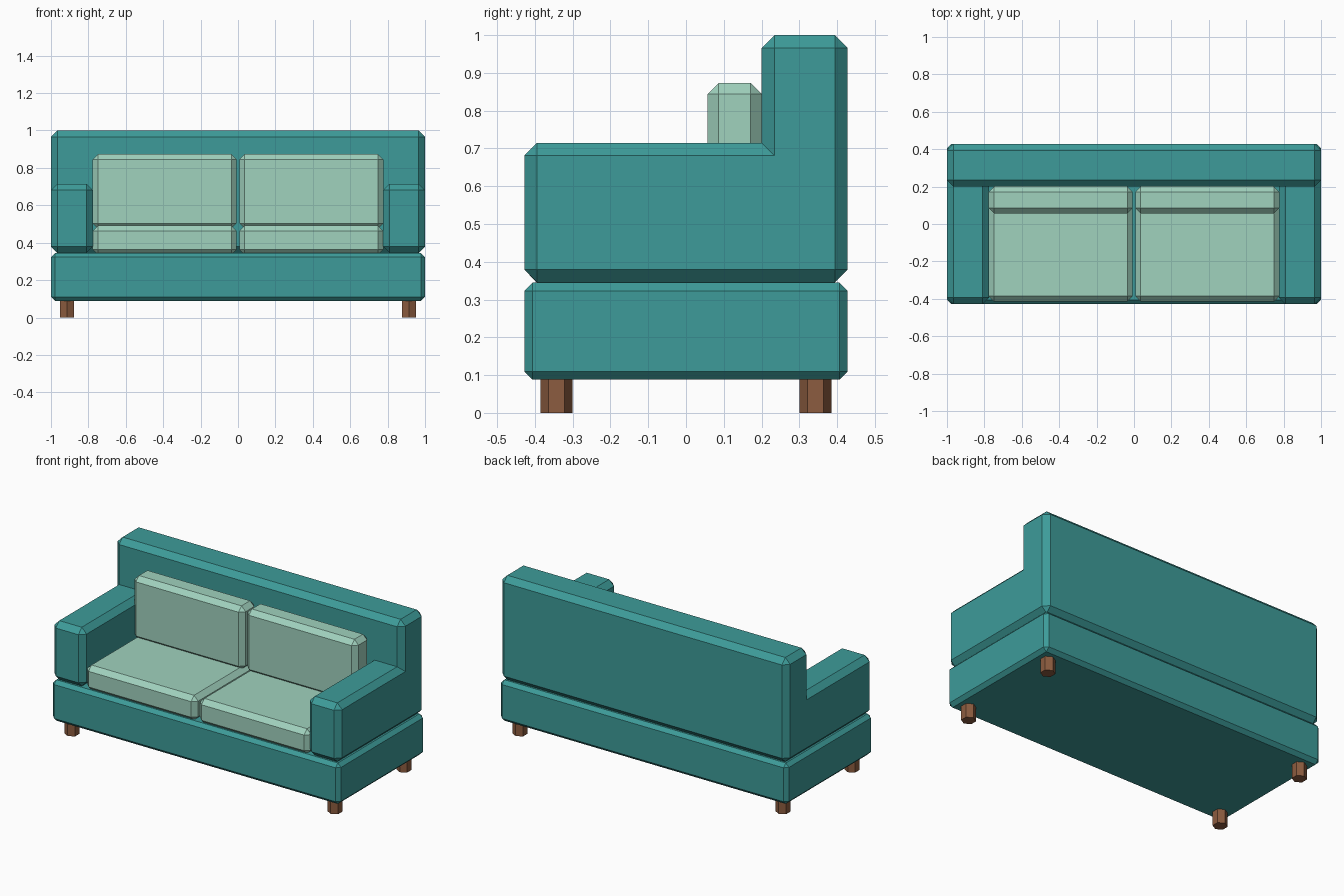
import bpy, bmesh
from mathutils import Vector

if "Cube" in bpy.data.objects:
    bpy.data.objects.remove(bpy.data.objects["Cube"])


def material(name, rgb):
    m = bpy.data.materials.new(name)
    m.diffuse_color = (*rgb, 1)
    m.use_nodes = True
    m.node_tree.nodes["Principled BSDF"].inputs["Base Color"].default_value = m.diffuse_color
    return m


teal = material("teal fabric", (0.047, 0.33, 0.32))
mint = material("mint fabric", (0.352, 0.644, 0.515))
wood = material("brown wood", (0.262, 0.107, 0.05))


def finish(bm, name, mat):
    bmesh.ops.recalc_face_normals(bm, faces=bm.faces)
    mesh = bpy.data.meshes.new(name)
    bm.to_mesh(mesh)
    bm.free()
    mesh.materials.append(mat)
    ob = bpy.data.objects.new(name, mesh)
    bpy.context.collection.objects.link(ob)
    return ob


def block(name, x, y, z, chamfer, mat, open_back=False):
    """Chamfered box from ranges; open_back leaves the rear rim square."""
    bm = bmesh.new()
    bmesh.ops.create_cube(bm, size=1)
    for v in bm.verts:
        v.co = Vector([a + (b - a) * (c + 0.5) for (a, b), c in zip((x, y, z), v.co)])
    edges = [e for e in bm.edges
             if not (open_back and all(v.co.y > y[1] - 1e-4 for v in e.verts))]
    bmesh.ops.bevel(bm, geom=edges, offset=chamfer, offset_type='OFFSET',
                    segments=1, affect='EDGES', clamp_overlap=True)
    return finish(bm, name, mat)


# Base and backrest
block("base", (-1, 1), (-0.428, 0.428), (0.088, 0.345), 0.022, teal)
block("backrest", (-1, 1), (0.2, 0.428), (0.345, 1.0), 0.034, teal)

for side, s in (("left", -1), ("right", 1)):
    def span(a, b):
        return tuple(sorted((s * a, s * b)))

    # Arm meets the backrest in a mitre along its chamfer
    block(side + "_arm", span(0.776, 1), (-0.428, 0.234), (0.345, 0.715), 0.034, teal, True)

    # Cushions
    block(side + "_seat_cushion", span(0.007, 0.778), (-0.414, 0.2), (0.335, 0.491), 0.029, mint)
    block(side + "_back_cushion", span(0.007, 0.778), (0.057, 0.2), (0.475, 0.873), 0.029, mint)

    # Hexagonal legs
    for end, y in (("front", -0.343), ("back", 0.343)):
        bm = bmesh.new()
        bmesh.ops.create_cone(bm, cap_ends=True, segments=6,
                              radius1=0.0425, radius2=0.0425, depth=0.1)
        # create_cone starts its ring on the y axis, so corners face front and back
        if max(v.co.y for v in bm.verts) < 0.042:
            for v in bm.verts:
                v.co.x, v.co.y = -v.co.y, v.co.x
        bmesh.ops.translate(bm, verts=bm.verts, vec=(s * 0.914, y, 0.05))
        finish(bm, f"{side}_{end}_leg", wood)
